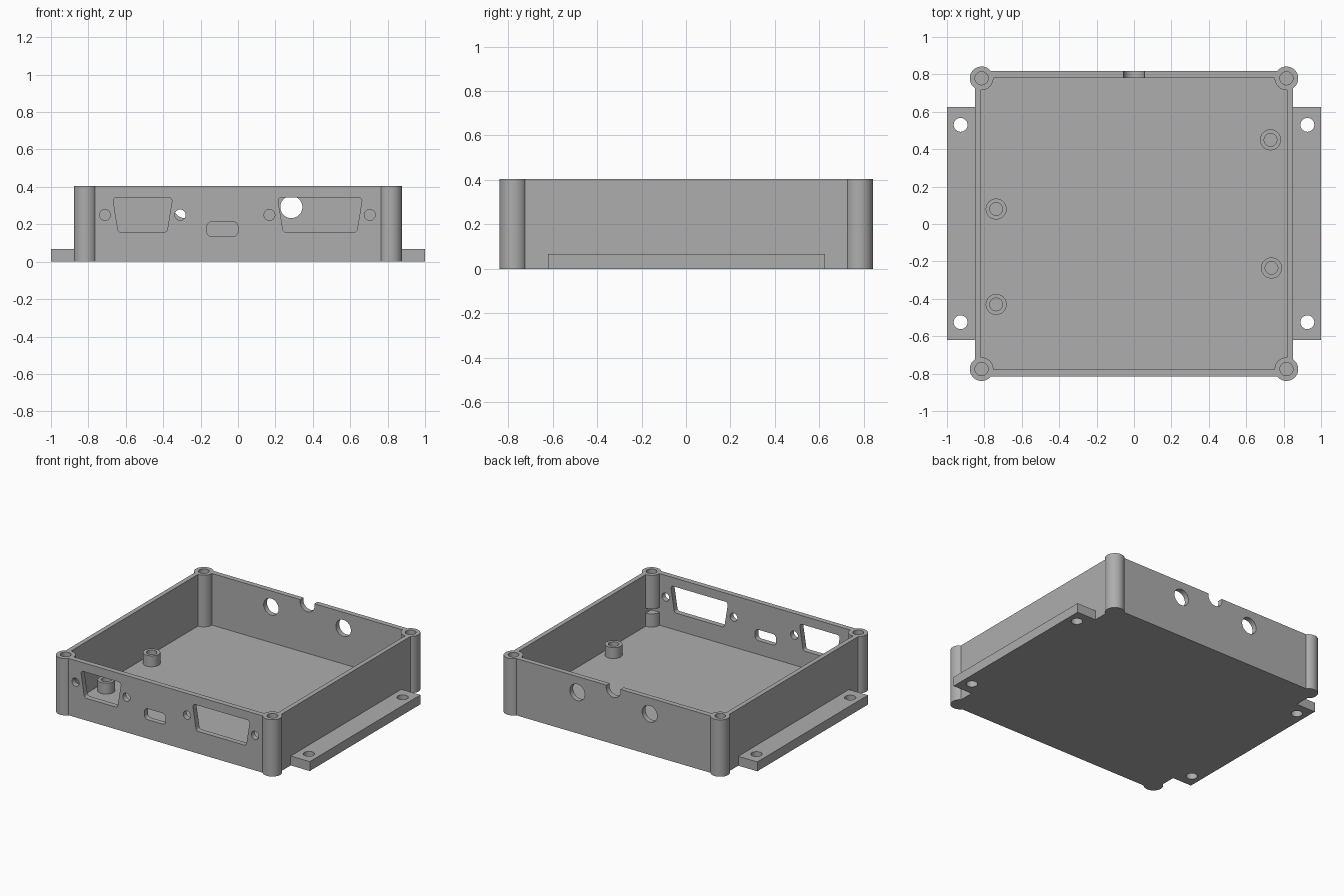
import bpy, bmesh, math
from mathutils import Matrix, Vector

if "Cube" in bpy.data.objects:
    bpy.data.objects.remove(bpy.data.objects["Cube"])

H = 0.405       # wall height
FLOOR = 0.037   # floor thickness

grey = bpy.data.materials.new("plain grey")
grey.diffuse_color = (0.42, 0.42, 0.42, 1)
grey.use_nodes = True
grey.node_tree.nodes["Principled BSDF"].inputs["Base Color"].default_value = grey.diffuse_color


def prism(name, outline, origin, depth, axis="z"):
    """Extrude a closed 2D outline along +z, or along +y for (x, z) outlines."""
    bm = bmesh.new()
    d = Vector((0, 0, depth)) if axis == "z" else Vector((0, depth, 0))
    pts = [Vector((u, v, 0)) if axis == "z" else Vector((u, 0, v)) for u, v in outline]
    a = [bm.verts.new(p) for p in pts]
    b = [bm.verts.new(p + d) for p in pts]
    bm.faces.new(a)
    bm.faces.new(b)
    for i in range(len(a)):
        j = (i + 1) % len(a)
        bm.faces.new((a[i], a[j], b[j], b[i]))
    bmesh.ops.recalc_face_normals(bm, faces=bm.faces)
    bmesh.ops.transform(bm, matrix=Matrix.Translation(origin), verts=bm.verts)
    me = bpy.data.meshes.new(name)
    bm.to_mesh(me)
    bm.free()
    me.materials.append(grey)
    ob = bpy.data.objects.new(name, me)
    bpy.context.collection.objects.link(ob)
    return ob


def box(name, x0, x1, y0, y1, z0, z1):
    return prism(name, [(x0, y0), (x1, y0), (x1, y1), (x0, y1)], (0, 0, z0), z1 - z0)


def circle(r, n=48):
    return [(r * math.cos(2 * math.pi * i / n), r * math.sin(2 * math.pi * i / n)) for i in range(n)]


def rod(name, x, y, z0, z1, r):
    return prism(name, circle(r), (x, y, z0), z1 - z0)


def rounded(corners, r, n=5):
    """Round every corner of a convex outline with a tangent arc."""
    out = []
    pts = [Vector(c) for c in corners]
    for i, p in enumerate(pts):
        u = (pts[i - 1] - p).normalized()
        v = (pts[(i + 1) % len(pts)] - p).normalized()
        half = u.angle(v) / 2
        c = p + (u + v).normalized() * (r / math.sin(half))
        s = p + u * (r / math.tan(half)) - c
        e = p + v * (r / math.tan(half)) - c
        for k in range(n + 1):
            d = s.lerp(e, k / n).normalized() * r
            out.append(tuple(c + d))
    return out


def combine(body, other, operation):
    mod = body.modifiers.new("cut", "BOOLEAN")
    mod.operation, mod.object, mod.solver = operation, other, "EXACT"
    bpy.context.view_layer.objects.active = body
    bpy.ops.object.modifier_apply(modifier=mod.name)
    bpy.data.objects.remove(other, do_unlink=True)


def add(other):
    combine(tray, other, "UNION")


def cut(other):
    combine(tray, other, "DIFFERENCE")


# Open tray
tray = box("enclosure_tray", -0.85, 0.85, -0.815, 0.817, 0, H)
cut(box("cavity", -0.817, 0.817, -0.777, 0.78, FLOOR, 0.6))

# Side mounting flanges with screw holes
for s in (-1, 1):
    x0, x1 = sorted((s * 0.83, s * 1.0))
    add(box("flange", x0, x1, -0.62, 0.625, 0, 0.067))
    for y in (-0.525, 0.53):
        cut(rod("flange_hole", s * 0.927, y, -0.1, 0.2, 0.037))

# Corner posts with blind screw holes
for sx in (-1, 1):
    for y in (-0.776, 0.779):
        add(rod("corner_post", sx * 0.815, y, 0, H, 0.063))
        cut(rod("post_hole", sx * 0.815, y, 0.18, 0.6, 0.035))

# Slot across the inner side of one post
cut(box("post_slot", 0.7, 0.817, -0.777, -0.65, 0.13, 0.165))

# Board standoffs
for x, y in ((-0.737, 0.08), (-0.737, -0.43), (0.73, 0.45), (0.735, -0.235)):
    add(rod("standoff", x, y, 0.015, 0.115, 0.056))
    cut(rod("standoff_hole", x, y, FLOOR, 0.2, 0.034))

# Front connector openings, tapered with rounded corners
for x0, x1 in ((-0.67, -0.35), (0.212, 0.665)):
    shape = [(x0, 0.343), (x1, 0.343), (x1 - 0.03, 0.158), (x0 + 0.03, 0.158)]
    cut(prism("connector_opening", rounded(shape, 0.018), (0, -0.9, 0), 0.2, "y"))
slot = [(-0.167, 0.135), (0.0, 0.135), (0.0, 0.213), (-0.167, 0.213)]
cut(prism("small_opening", rounded(slot, 0.026), (0, -0.9, 0), 0.2, "y"))
for x in (-0.711, -0.309, 0.168, 0.705):
    cut(prism("connector_screw_hole", circle(0.029, 32), (x, -0.9, 0.25), 0.2, "y"))

# Back cable holes and rim notch
for x in (-0.285, 0.285):
    cut(prism("cable_hole", circle(0.059), (x, 0.7, 0.292), 0.2, "y"))
cut(prism("rim_notch", circle(0.057), (0, 0.7, 0.39), 0.2, "y"))

bpy.ops.object.select_all(action="DESELECT")
tray.select_set(True)
bpy.context.view_layer.objects.active = tray
bpy.ops.object.shade_smooth_by_angle(angle=math.radians(30))
